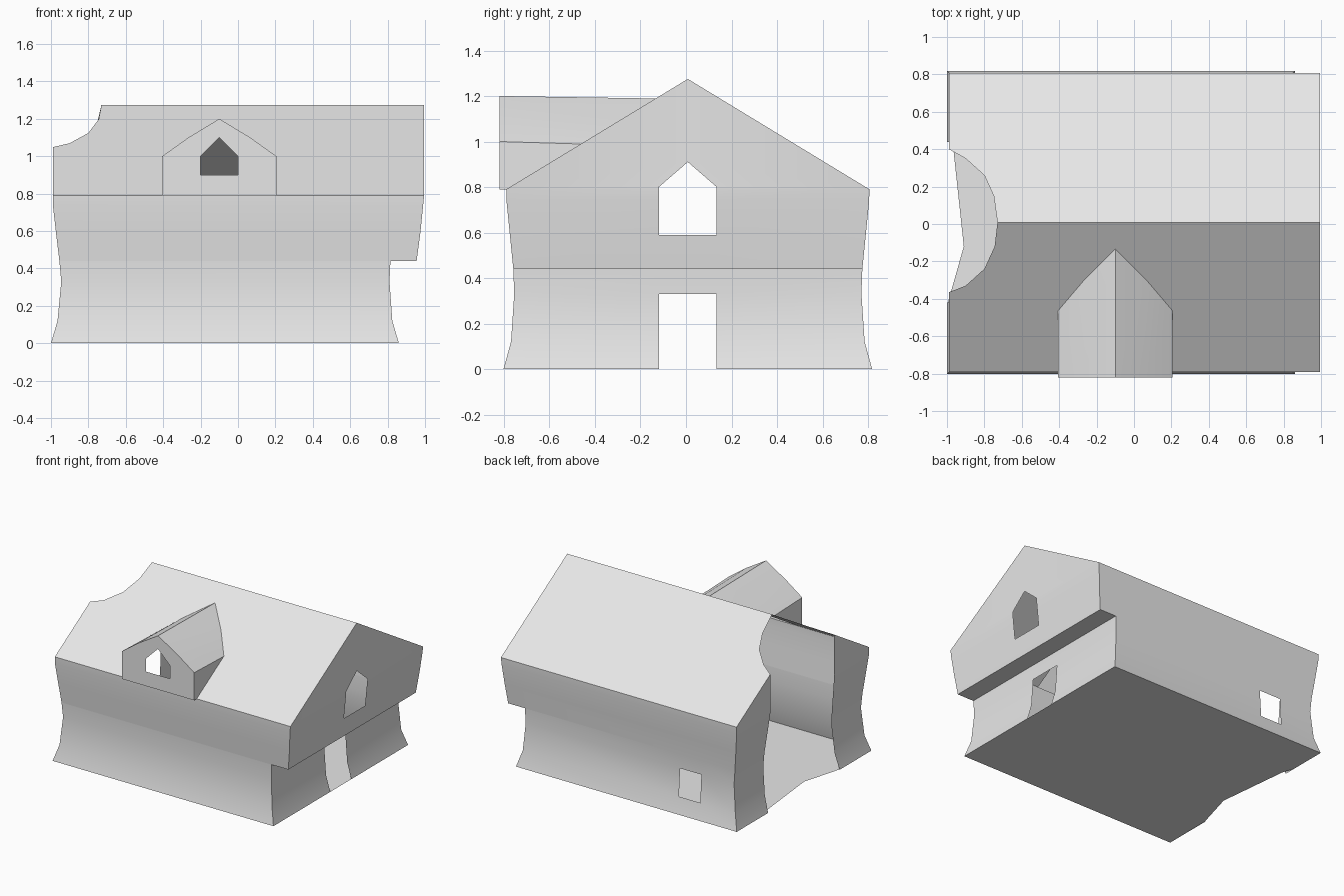
import bpy, bmesh, math
from mathutils import Vector

cube = bpy.data.objects.get("Cube")
if cube:
    bpy.data.objects.remove(cube, do_unlink=True)

grey = bpy.data.materials.new("plain_grey")
grey.use_nodes = True
grey.diffuse_color = (0.8, 0.8, 0.8, 1)
grey.node_tree.nodes["Principled BSDF"].inputs["Base Color"].default_value = (0.8, 0.8, 0.8, 1)

CY = 0.008            # the ridge sits slightly off the centre line
EAVE, APEX, HALF = 0.79, 1.275, 0.798


def build(name, polys, centre):
    """Make one object from polygons, each facing away from the centre."""
    bm = bmesh.new()
    for poly in polys:
        bm.faces.new([bm.verts.new(p) for p in poly])
    bmesh.ops.remove_doubles(bm, verts=bm.verts, dist=0.0005)
    bm.normal_update()
    for f in bm.faces:
        if f.normal.dot(f.calc_center_median() - Vector(centre)) < 0:
            f.normal_flip()
    mesh = bpy.data.meshes.new(name)
    bm.to_mesh(mesh)
    bm.free()
    mesh.materials.append(grey)
    obj = bpy.data.objects.new(name, mesh)
    bpy.context.collection.objects.link(obj)
    bpy.ops.object.select_all(action='DESELECT')
    obj.select_set(True)
    bpy.context.view_layer.objects.active = obj
    bpy.ops.object.shade_smooth_by_angle(angle=math.radians(30))
    return obj


def strips(columns, skip=()):
    """Quads between neighbouring columns of points, leaving out openings."""
    return [(a[i], b[i], b[i + 1], a[i + 1])
            for c, (a, b) in enumerate(zip(columns, columns[1:]))
            for i in range(len(a) - 1)
            if (c, i) not in skip and a[i] != a[i + 1]]


def roof_z(y):
    return EAVE + (HALF - abs(y - CY)) * (APEX - EAVE) / HALF


def on_roof(x, y):
    return (x, y, roof_z(y))


# Wall levels: height, right end, left end, half depth, back and front of the broken gap
levels = [
    (0.00, -1.0, 0.86, 0.81, 0.44, -0.42),
    (0.12, -0.965, 0.825, 0.777, 0.43, -0.41),
    (0.33, -0.945, 0.81, 0.763, 0.42, -0.4),
    (0.44, -0.955, 0.815, 0.767, 0.42, -0.39),
    (0.44, -0.955, 0.955, 0.767, 0.42, -0.39),
    (0.59, -0.973, 0.975, 0.782, 0.41, -0.38),
    (0.74, -0.99, 0.99, 0.797, 0.40, -0.37),
    (EAVE, -0.99, 0.995, HALF, 0.40, -0.365),
]
DOOR = 0.127
low, high = levels[0], levels[-1]
walls = []

# Long walls, the back one with a small square window
back = [[(x, CY + l[3], l[0]) for l in levels for x in [pick(l)]]
        for pick in (lambda l: l[1], lambda l: -0.67, lambda l: -0.49, lambda l: l[2])]
front = [[(l[k], CY - l[3], l[0]) for l in levels] for k in (1, 2)]
for cols, skip in ((back, {(1, 1)}), (front, set())):
    walls += strips(cols, skip | {(c, 3) for c in range(3)})

# Gable end wall with overhang, doorway and lower part of the window
end = [[(l[2], CY + y * (l[3] if abs(y) == 1 else 1), l[0]) for l in levels]
       for y in (-1, -DOOR, DOOR, 1)]
walls += strips(end, {(1, 0), (1, 1), (1, 5), (1, 6)})
gable = [(-HALF, EAVE), (-DOOR, EAVE), (-DOOR, 0.8), (0, 0.91),
         (DOOR, 0.8), (DOOR, EAVE), (HALF, EAVE), (0, APEX)]
walls.append([(high[2], CY + y, z) for y, z in gable])

# Broken end wall: a strip and a gable remnant at each side of the gap
for sign, gap in ((1, 4), (-1, 5)):
    cols = [[(l[1], CY + sign * l[3], l[0]) for l in levels],
            [(l[1], l[gap], l[0]) for l in levels]]
    walls += strips(cols)
    y = high[gap]
    walls.append([cols[0][-1], cols[1][-1], on_roof(high[1], y)])
build("house_walls", walls, (0, 0, 0.6))

# Floor with a shallow broken edge
floor = [(low[2], CY - low[3]), (low[2], CY + low[3]), (-1, CY + low[3]),
         (-1, 0.53), (-0.97, 0.44), (-0.91, -0.12), (-0.995, -0.42), (-1, CY - low[3])]
build("floor", [[(x, y, 0) for x, y in floor]], (0, 0, 0.6))

# Dormer cross-section and the points where it meets the roof
DX, DY = -0.1, -0.82
section = [(-0.305, EAVE), (-0.305, 1.0), (-0.165, 1.1), (0, 1.2),
           (0.165, 1.1), (0.305, 1.0), (0.305, EAVE)]


def meet(z):
    z -= 0.011 * (z > EAVE)
    return CY - HALF + (z - EAVE) * HALF / (APEX - EAVE)


dormer_front = [(DX + x, DY, z) for x, z in section]
dormer_back = [on_roof(DX + x, meet(z)) for x, z in section]

# Roof slopes with the bite at the broken end, the front one open under the dormer
ridge_hole = (-0.73, CY)
bite_back = [(-0.99, 0.40), (-0.9, 0.35), (-0.8, 0.26), (-0.75, 0.15), ridge_hole]
bite_front = [(-0.99, -0.365), (-0.9, -0.33), (-0.8, -0.24), (-0.745, -0.12), ridge_hole]
slopes = []
for sign, bite in ((1, bite_back), (-1, bite_front)):
    edge = CY + sign * HALF
    slope = [on_roof(x, y) for x, y in [(high[1], edge)] + bite + [(high[2], CY), (high[2], edge)]]
    if sign < 0:
        slope += dormer_back[::-1]
    slopes.append(slope)
build("roof", slopes, (0, 0, 0.6))

# Dormer shell and its front, in two halves around the pointed window
dormer = strips([dormer_front, dormer_back])
dormer.append([dormer_front[0], dormer_back[0], dormer_back[-1], dormer_front[-1]])
half = [(0, 1.2), (0.165, 1.1), (0.305, 1.0), (0.305, EAVE), (0, EAVE),
        (0, 0.9), (0.1, 0.9), (0.1, 1.0), (0, 1.1)]
for sign in (1, -1):
    dormer.append([(DX + sign * x, DY, z) for x, z in half])
build("dormer", dormer, (DX, -0.55, 0.9))
